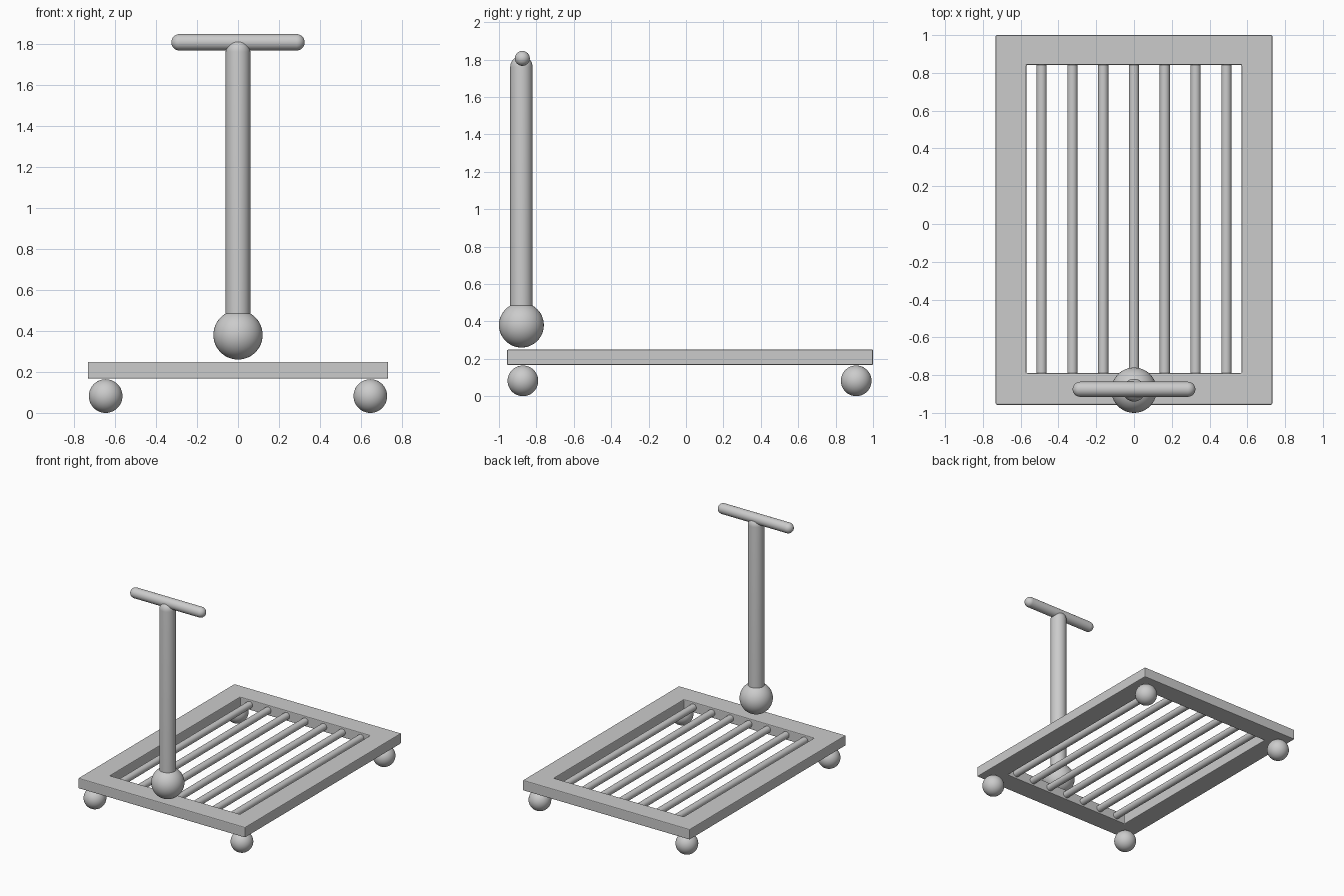
import bpy, bmesh, math
from mathutils import Vector

if "Cube" in bpy.data.objects:
    bpy.data.objects.remove(bpy.data.objects["Cube"])


def smooth(ob, name):
    ob.name = name
    bpy.context.view_layer.objects.active = ob
    ob.select_set(True)
    bpy.ops.object.shade_smooth_by_angle(angle=math.radians(35))
    ob.select_set(False)
    return ob


def ball(name, loc, r):
    bpy.ops.mesh.primitive_uv_sphere_add(segments=40, ring_count=24, radius=r, location=loc)
    return smooth(bpy.context.object, name)


def rod(name, a, b, r):
    a, b = Vector(a), Vector(b)
    bpy.ops.mesh.primitive_cylinder_add(vertices=32, radius=r, depth=(b - a).length,
                                        location=(a + b) / 2)
    ob = bpy.context.object
    ob.rotation_euler = (b - a).to_track_quat('Z', 'Y').to_euler()
    return smooth(ob, name)


def capsule(name, a, b, r):
    # Sphere split at its equator and stretched between the two end centres
    a, b = Vector(a), Vector(b)
    bm = bmesh.new()
    bmesh.ops.create_uvsphere(bm, u_segments=32, v_segments=16, radius=r)
    bmesh.ops.bisect_plane(bm, geom=bm.verts[:] + bm.edges[:] + bm.faces[:],
                           plane_co=(0, 0, 0), plane_no=(0, 0, 1))
    upper = [f for f in bm.faces if f.calc_center_median().z > 0]
    rim = [e for e in bm.edges if all(abs(v.co.z) < 1e-5 for v in e.verts)]
    bmesh.ops.split_edges(bm, edges=rim)
    top = {v for f in upper for v in f.verts}
    for v in bm.verts:
        v.co.z += (b - a).length / 2 * (1 if v in top else -1)
    open_rims = [e for e in bm.edges if e.is_boundary]
    bmesh.ops.bridge_loops(bm, edges=open_rims)
    bmesh.ops.recalc_face_normals(bm, faces=bm.faces[:])
    me = bpy.data.meshes.new(name)
    bm.to_mesh(me)
    bm.free()
    ob = bpy.data.objects.new(name, me)
    bpy.context.collection.objects.link(ob)
    ob.location = (a + b) / 2
    ob.rotation_euler = (b - a).to_track_quat('Z', 'Y').to_euler()
    return smooth(ob, name)


# Platform frame: rectangular ring with slightly softened edges
X, Y0, Y1 = 0.732, -0.957, 1.0
IX, IY0, IY1 = 0.57, -0.79, 0.842
Z0, Z1 = 0.167, 0.249
outer = [(-X, Y0), (X, Y0), (X, Y1), (-X, Y1)]
inner = [(-IX, IY0), (IX, IY0), (IX, IY1), (-IX, IY1)]
verts = [(x, y, z) for z in (Z0, Z1) for ring in (outer, inner) for x, y in ring]
faces = []
for i in range(4):
    j = (i + 1) % 4
    faces += [(i, i + 4, j + 4, j), (i + 8, j + 8, j + 12, i + 12),
              (i, j, j + 8, i + 8), (i + 4, i + 12, j + 12, j + 4)]
mesh = bpy.data.meshes.new("platform_frame")
mesh.from_pydata(verts, [], faces)
frame = bpy.data.objects.new("platform_frame", mesh)
bpy.context.collection.objects.link(frame)
bevel = frame.modifiers.new("soft_edges", 'BEVEL')
bevel.width = 0.006
bevel.segments = 2

# Deck slats
for i in range(-3, 4):
    x = i * 0.163
    rod(f"deck_bar_{i + 4}", (x, IY0 - 0.03, 0.208), (x, IY1 + 0.03, 0.208), 0.027)

# Ball wheels
for side, sx in (("left", -1), ("right", 1)):
    for end, y in (("front", -0.872), ("back", 0.91)):
        ball(f"{end}_{side}_wheel", (sx * 0.645, y, 0.082), 0.082)

# Steering column with its base ball and crossbar
ball("column_base", (0, -0.88, 0.38), 0.12)
capsule("column", (0, -0.88, 0.38), (0, -0.88, 1.76), 0.06)
capsule("handlebar", (-0.285, -0.875, 1.806), (0.285, -0.875, 1.806), 0.04)
